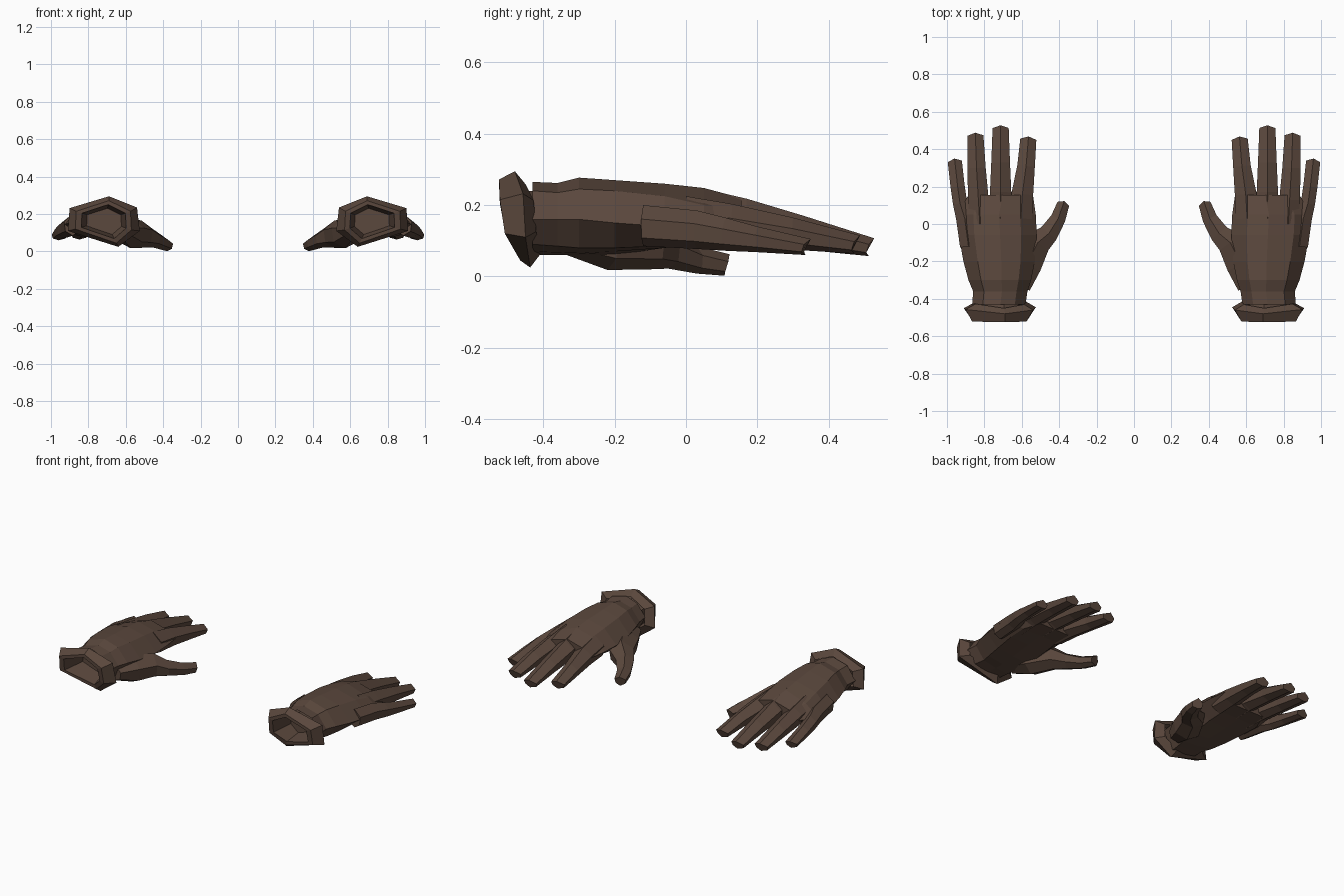
import bpy, bmesh
from mathutils import Vector

leather = bpy.data.materials.new("brown_leather")
leather.diffuse_color = (0.105, 0.065, 0.047, 1)


def loft(name, rings, cap_start=True, cap_end=True):
    """Skin a list of equal-length rings, then mirror to the other hand."""
    bm = bmesh.new()
    vs = [[bm.verts.new(p) for p in r] for r in rings]
    n = len(rings[0])
    for a, b in zip(vs, vs[1:]):
        for i in range(n):
            j = (i + 1) % n
            bm.faces.new((a[i], a[j], b[j], b[i]))
    if cap_start:
        bm.faces.new(vs[0])
    if cap_end:
        bm.faces.new(vs[-1])
    bmesh.ops.recalc_face_normals(bm, faces=bm.faces)
    me = bpy.data.meshes.new(name)
    bm.to_mesh(me)
    bm.free()
    me.materials.append(leather)
    ob = bpy.data.objects.new(name, me)
    bpy.context.collection.objects.link(ob)
    ob.modifiers.new("other_hand", 'MIRROR').use_axis[0] = True
    return ob


def palm_ring(y, xl, xr, zl, tl, t, tr, zr, br, b, bl):
    w = xr - xl
    return [(xl, y, zl), (xl + .2 * w, y, tl), (xl + .47 * w, y, t),
            (xr - .2 * w, y, tr), (xr, y, zr), (xr - .2 * w, y, br),
            (xl + .5 * w, y, b), (xl + .2 * w, y, bl)]


# Palm and back of the hand, wrist to knuckles
loft("palm", [palm_ring(*s) for s in (
    (-.43, .58, .865, .17, .24, .265, .24, .16, .09, .07, .06),
    (-.36, .57, .86, .17, .24, .262, .235, .16, .085, .067, .06),
    (-.30, .55, .885, .17, .25, .277, .245, .16, .08, .065, .06),
    (-.20, .53, .912, .16, .245, .27, .24, .15, .08, .07, .06),
    (-.06, .52, .937, .15, .235, .26, .225, .14, .085, .08, .08),
    (.05, .525, .943, .15, .22, .248, .20, .135, .085, .09, .09),
    (.155, .54, .885, .15, .195, .22, .19, .14, .09, .09, .09),
)], cap_start=False)


def finger(name, path):
    """Six-sided finger; path rows are x, y, top z, bottom z, half width."""
    rings = []
    for k, (x, y, t, b, w) in enumerate(path):
        p, q = path[max(k - 1, 0)], path[min(k + 1, len(path) - 1)]
        d = Vector((q[0] - p[0], q[1] - p[1])).normalized()
        s = Vector((d.y, -d.x))
        lean = .015 if k == len(path) - 1 else 0
        h = t - b
        prof = [(-1, b + .66 * h, 0), (0, t, lean), (1, b + .66 * h, 0),
                (.85, b + .2 * h, -lean * .5), (0, b, 0),
                (-.85, b + .2 * h, -lean * .5)]
        rings.append([(x + s.x * u * w + d.x * f, y + s.y * u * w + d.y * f, z)
                      for u, z, f in prof])
    loft(name, rings)


finger("index_finger", [(.605, .03, .222, .085, .06), (.597, .16, .2, .083, .058),
                        (.577, .31, .162, .074, .047), (.565, .453, .117, .066, .043)])
finger("middle_finger", [(.715, .03, .25, .09, .06), (.713, .17, .218, .087, .057),
                         (.713, .33, .17, .075, .05), (.713, .513, .107, .057, .043)])
finger("ring_finger", [(.825, .0, .225, .085, .058), (.832, .13, .203, .085, .055),
                       (.842, .3, .165, .075, .049), (.848, .473, .115, .064, .043)])
finger("little_finger", [(.885, -.12, .2, .085, .045), (.905, .03, .185, .077, .046),
                         (.93, .11, .165, .072, .038), (.943, .2, .14, .068, .038),
                         (.958, .335, .105, .06, .038)])
finger("thumb", [(.61, -.34, .16, .062, .055), (.575, -.22, .18, .018, .08),
                 (.515, -.1, .165, .02, .07), (.455, -.05, .12, .022, .052),
                 (.405, .03, .085, .008, .04), (.378, .108, .062, .002, .033)])

# Flared cuff with a hollow opening
back = [(.69, -.48, .295), (.90, -.457, .232), (.91, -.45, .11),
        (.64, -.437, .025), (.525, -.445, .11), (.54, -.46, .235)]
front = [(.69, -.524, .272), (.865, -.522, .215), (.87, -.508, .12),
         (.65, -.465, .045), (.57, -.505, .115), (.575, -.522, .215)]


def shrink(ring, f, dy=0.0, y=None):
    return [(.71 + (px - .71) * f, py + dy if y is None else y, .165 + (pz - .165) * f)
            for px, py, pz in ring]


loft("cuff", [shrink(back, .72, .03), back, front, shrink(front, .8),
              shrink(front, .62, y=-.37)], cap_start=False)
